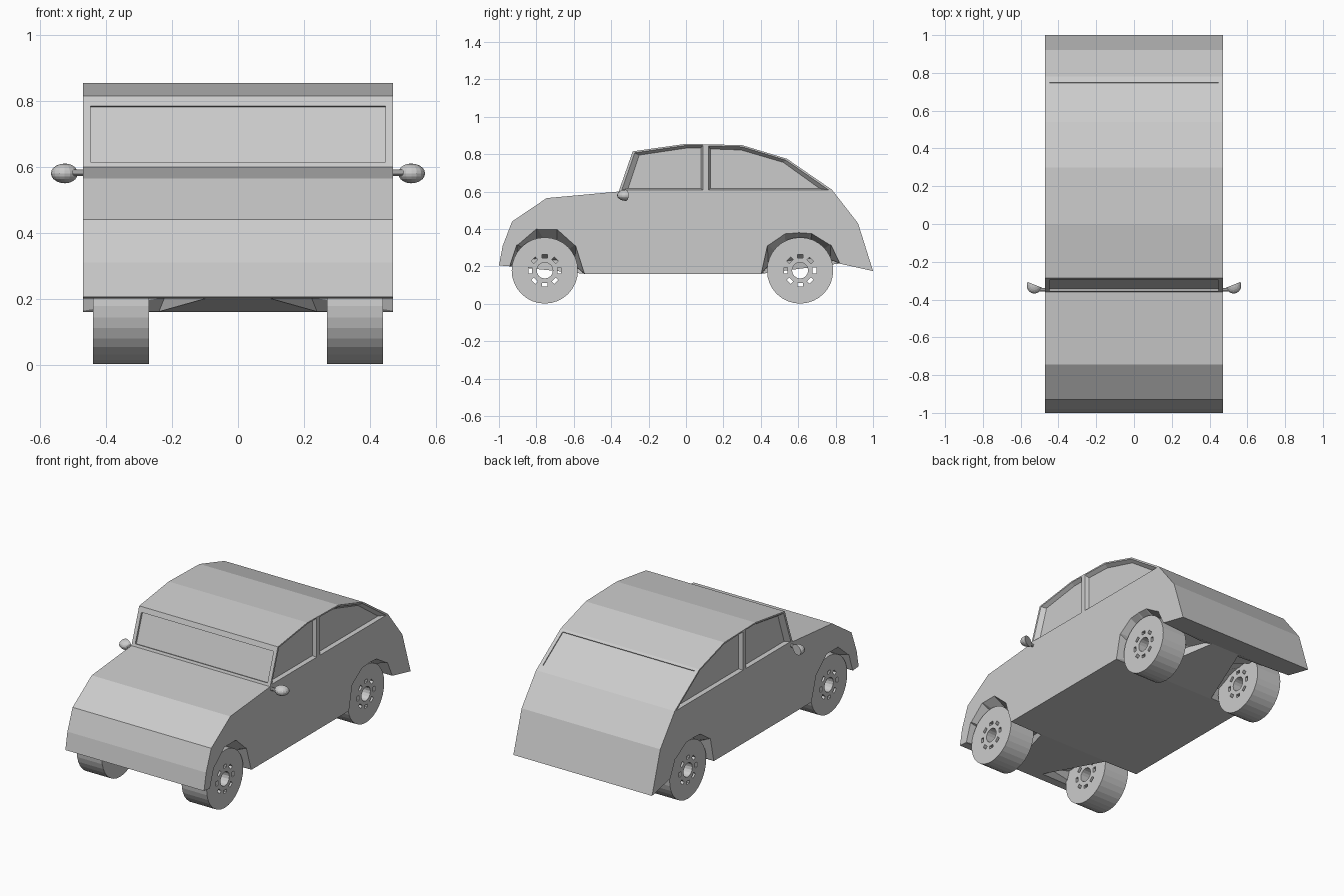
import bpy, bmesh, math
from mathutils import Vector, Matrix

if "Cube" in bpy.data.objects:
    bpy.data.objects.remove(bpy.data.objects["Cube"])

W = 0.47  # half width of the body


def make(name, bm):
    bmesh.ops.recalc_face_normals(bm, faces=bm.faces)
    me = bpy.data.meshes.new(name)
    bm.to_mesh(me)
    bm.free()
    ob = bpy.data.objects.new(name, me)
    bpy.context.collection.objects.link(ob)
    return ob


def loft(bm, a, b):
    """Closed solid between two matching 3D outlines."""
    va, vb = [bm.verts.new(p) for p in a], [bm.verts.new(p) for p in b]
    bm.faces.new(va)
    bm.faces.new(vb[::-1])
    n = len(va)
    for i in range(n):
        j = (i + 1) % n
        bm.faces.new((va[j], va[i], vb[i], vb[j]))


def cut(ob, bm):
    """Subtract a temporary cutter mesh and bake the result."""
    cutter = make("cutter", bm)
    cutter.hide_render = True
    mod = ob.modifiers.new("cut", 'BOOLEAN')
    mod.operation, mod.solver, mod.object = 'DIFFERENCE', 'EXACT', cutter
    dg = bpy.context.evaluated_depsgraph_get()
    me = bpy.data.meshes.new_from_object(ob.evaluated_get(dg))
    ob.modifiers.clear()
    ob.data = me
    bpy.data.objects.remove(cutter)


# Body: side profile extruded across the width
profile = [(-1, .205), (-.98, .31), (-.93, .44), (-.745, .565), (-.36, .6),
           (-.285, .815), (0, .855), (.30, .848), (.54, .775), (.78, .61),
           (.92, .43), (1, .175), (.82, .215), (.40, .16), (-.54, .16), (-.94, .2)]
bm = bmesh.new()
loft(bm, [(-W, y, z) for y, z in profile], [(W, y, z) for y, z in profile])
body = make("body", bm)

# Wheel wells, tapering down towards the middle of the floor
arches = [[(-.945, .2), (-.905, .32), (-.80, .41), (-.69, .41), (-.59, .32), (-.54, .16)],
          [(.825, .215), (.775, .32), (.67, .385), (.60, .39), (.53, .385), (.435, .32), (.40, .16)]]
for arch in arches:
    y0, z0 = arch[0]
    y1, z1 = arch[-1]
    ymid = (y0 + y1) / 2
    for s in (-1, 1):
        outer = [(s * .49, y, z) for y, z in arch]
        inner = []
        for y, z in arch:
            t = (y - y0) / (y1 - y0)
            base = z0 + (z1 - z0) * t
            inner.append((s * (.1 + .14 * t), ymid + (y - ymid) * .97, base + (z - base) * .25))
        outer += [(s * .49, y1, .05), (s * .49, y0, .05)]
        inner += [(s * .24, inner[-1][1], .05), (s * .1, inner[0][1], .05)]
        bm = bmesh.new()
        loft(bm, outer, inner)
        bmesh.ops.triangulate(bm, faces=bm.faces)
        cut(body, bm)

# Side windows: bevelled recesses either side of the door pillar
windows = [
    ([(-.345, .608), (-.275, .808), (0, .847), (.09, .847), (.09, .608)],
     [(-.31, .616), (-.25, .795), (0, .832), (.08, .832), (.08, .616)]),
    ([(.12, .608), (.12, .845), (.30, .84), (.535, .768), (.765, .608)],
     [(.13, .616), (.13, .828), (.295, .822), (.52, .756), (.715, .616)])]
for outer, inner in windows:
    for s in (-1, 1):
        bm = bmesh.new()
        loft(bm, [(s * (W + .001), y, z) for y, z in outer],
             [(s * (W - .022), y, z) for y, z in inner])
        cut(body, bm)


# Windscreen and rear window: shallow rectangular recesses
def recess(p, q, t0, t1, depth):
    p, q = Vector((0, *p)), Vector((0, *q))
    d = (q - p).normalized()
    n = Vector((0, -d.z, d.y))
    a, b = p.lerp(q, t0), p.lerp(q, t1)
    x = Vector((.448, 0, 0))
    quad = [a - x, a + x, b + x, b - x]
    bm = bmesh.new()
    loft(bm, [v + n * .01 for v in quad], [v - n * depth for v in quad])
    cut(body, bm)


recess((-.36, .6), (-.285, .815), .07, .86, .012)
recess((.54, .775), (.78, .61), .06, .87, .006)

# Wheels: solid drums with a hub hole and eight slots right through
AX = Matrix.Rotation(math.pi / 2, 4, 'Y')
bm = bmesh.new()
bmesh.ops.create_cone(bm, cap_ends=True, segments=32, radius1=.177, radius2=.177, depth=.17, matrix=AX)
wheel = make("front_right_wheel", bm)
bm = bmesh.new()
bmesh.ops.create_cone(bm, cap_ends=True, segments=16, radius1=.043, radius2=.043, depth=.3, matrix=AX)
for i in range(8):
    m = (Matrix.Rotation(i * math.pi / 4, 4, 'X') @ Matrix.Translation((0, .077, 0))
         @ Matrix.Diagonal((.3, .019, .03, 1)))
    bmesh.ops.create_cube(bm, size=1, matrix=m)
cut(wheel, bm)
wheel.location = (.355, -.755, .178)
for name, x, y in (("front_left_wheel", -.355, -.755),
                   ("rear_right_wheel", .355, .61), ("rear_left_wheel", -.355, .61)):
    ob = bpy.data.objects.new(name, wheel.data)
    ob.location = (x, y, .178)
    bpy.context.collection.objects.link(ob)

# Door mirrors: half ellipsoid shell with a slanted flat back, on a short arm
for s, side in ((1, "right"), (-1, "left")):
    bm = bmesh.new()
    bmesh.ops.create_uvsphere(bm, u_segments=16, v_segments=10, radius=1)
    cutg = bmesh.ops.bisect_plane(bm, geom=bm.verts[:] + bm.edges[:] + bm.faces[:],
                                  plane_co=(0, 0.001, 0), plane_no=(0, 1, 0), clear_outer=True)
    bmesh.ops.holes_fill(bm, edges=[e for e in bm.edges if e.is_boundary])
    m = (Matrix.Translation((s * .525, -.322, .58)) @ Matrix.Rotation(s * .38, 4, 'Z')
         @ Matrix.Diagonal((.042, .047, .03, 1)))
    bmesh.ops.transform(bm, matrix=m, verts=bm.verts)
    make(side + "_mirror", bm)
    bm = bmesh.new()
    bmesh.ops.create_cone(bm, cap_ends=True, segments=10, radius1=.01, radius2=.01, depth=.05,
                          matrix=Matrix.Translation((s * .485, -.348, .582)) @ AX)
    make(side + "_mirror_arm", bm)
